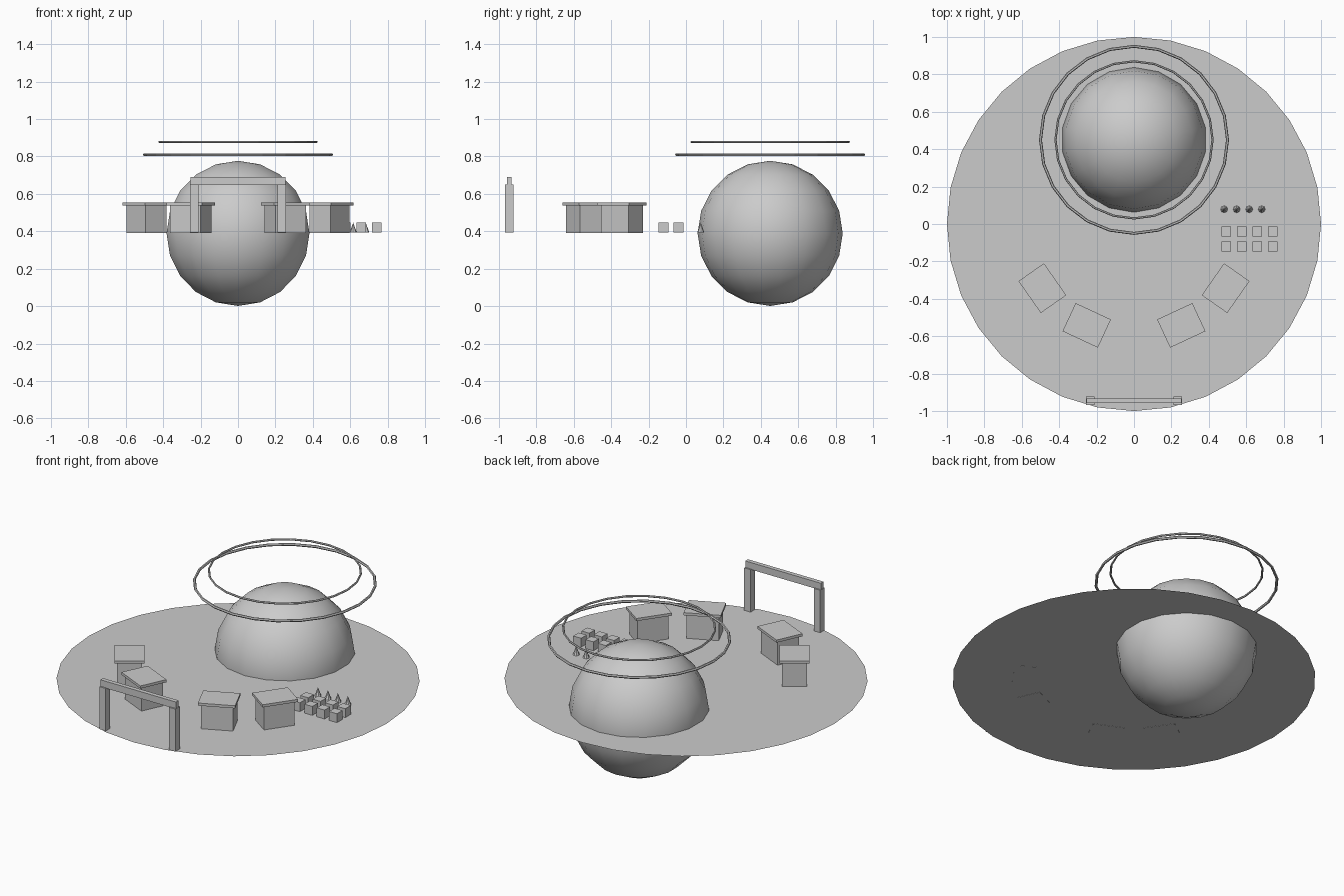
import bpy
from math import radians, cos, sin

if "Cube" in bpy.data.objects:
    bpy.data.objects.remove(bpy.data.objects["Cube"])

GROUND = 0.393


def box(name, loc, size, rot=0.0):
    bpy.ops.mesh.primitive_cube_add(size=1, location=loc, rotation=(0, 0, rot))
    ob = bpy.context.object
    ob.name = name
    ob.scale = size
    return ob


# Round plaza floor
bpy.ops.mesh.primitive_circle_add(vertices=32, radius=1, fill_type='NGON',
                                  location=(0, 0, GROUND))
bpy.context.object.name = "plaza_floor"

# Large sphere sunk halfway through the floor
bpy.ops.mesh.primitive_uv_sphere_add(segments=18, ring_count=10, radius=0.388,
                                     location=(0, 0.45, 0.389))
bpy.context.object.name = "dome_sphere"
bpy.ops.object.shade_smooth()

# Two rings hovering over the sphere
for name, major, minor, z in (("lower_ring", 0.50, 0.008, 0.81),
                              ("upper_ring", 0.42, 0.006, 0.878)):
    bpy.ops.mesh.primitive_torus_add(major_radius=major, minor_radius=minor,
                                     major_segments=24, minor_segments=6,
                                     location=(0, 0.45, z))
    bpy.context.object.name = name

# Four market booths on an arc, each facing the middle
for i, deg in enumerate((-35, -65, -115, -145)):
    a = radians(deg)
    x, y = 0.598 * cos(a), 0.598 * sin(a)
    box(f"booth_body_{i}", (x, y, 0.466), (0.18, 0.136, 0.148), a + radians(90))
    box(f"booth_roof_{i}", (x, y, 0.547), (0.208, 0.166, 0.016), a + radians(90))

# Entrance gate: two posts and a beam
for side, s in (("left", -1), ("right", 1)):
    box(f"gate_post_{side}", (s * 0.234, -0.945, 0.522), (0.043, 0.043, 0.258))
box("gate_beam", (0, -0.945, 0.669), (0.508, 0.026, 0.042))

# Two rows of crates
for row, y in enumerate((-0.041, -0.121)):
    for col in range(4):
        box(f"crate_{row}_{col}", (0.493 + 0.083 * col, y, 0.42),
            (0.053, 0.053, 0.054))

# Row of small cones
for i in range(4):
    bpy.ops.mesh.primitive_cone_add(vertices=8, radius1=0.019, depth=0.054,
                                    location=(0.482 + 0.067 * i, 0.079, 0.42))
    bpy.context.object.name = f"small_cone_{i}"
